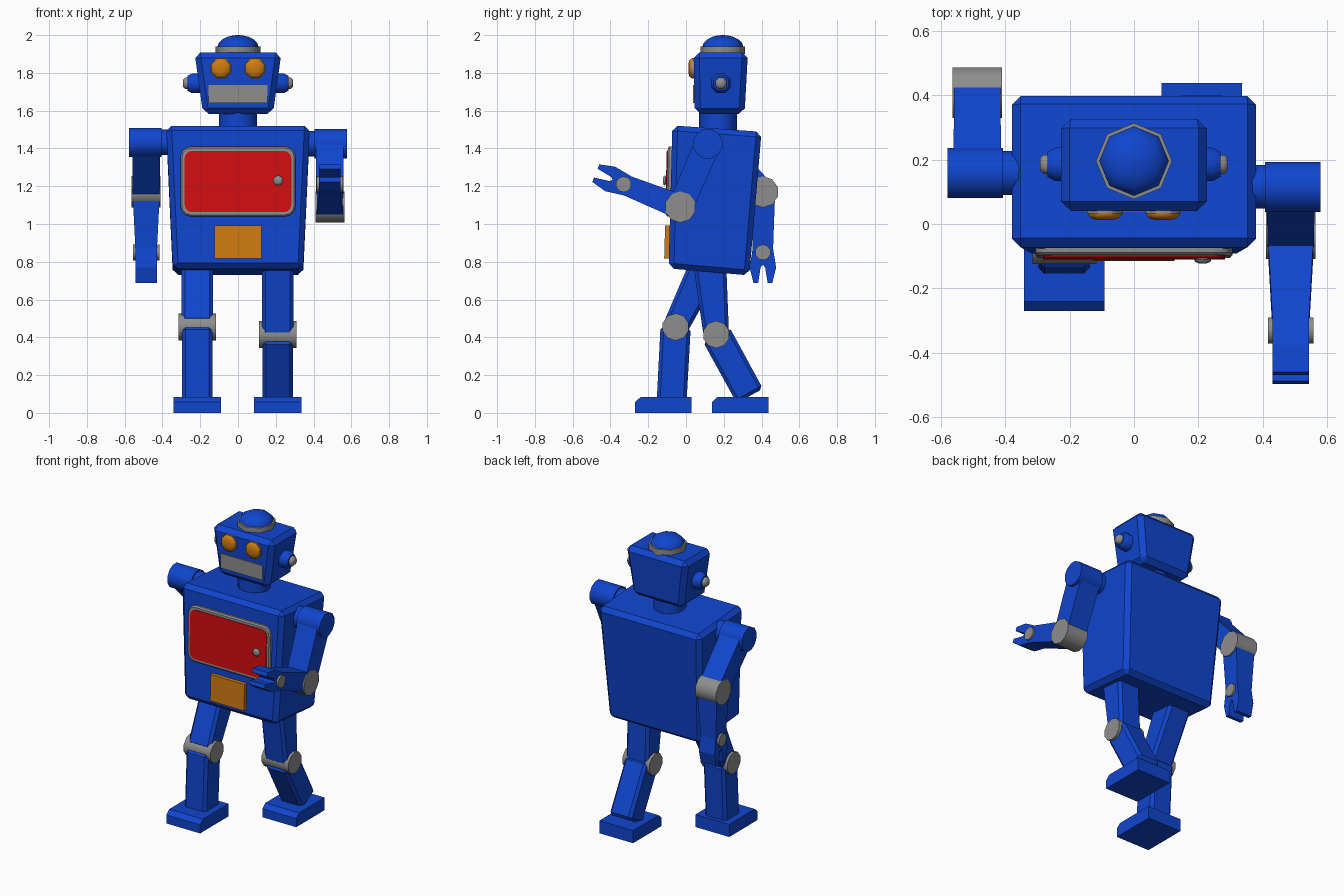
import bpy, bmesh, math
from mathutils import Vector

if "Cube" in bpy.data.objects:
    bpy.data.objects.remove(bpy.data.objects["Cube"])


def material(name, rgb):
    m = bpy.data.materials.new(name)
    m.diffuse_color = (*rgb, 1)
    m.use_nodes = True
    m.node_tree.nodes["Principled BSDF"].inputs["Base Color"].default_value = m.diffuse_color
    return m


BLUE = material("blue", (0.005, 0.06, 0.62))
GREY = material("grey", (0.27, 0.27, 0.27))
RED = material("red", (0.65, 0.004, 0.005))
ORANGE = material("orange", (0.63, 0.2, 0.005))


def loft(name, rings, mat, bevel=0, smooth=False):
    """Skin a list of equal-length point rings and cap both ends."""
    bm = bmesh.new()
    vs = [[bm.verts.new(p) for p in r] for r in rings]
    n = len(vs[0])
    for a, b in zip(vs, vs[1:]):
        for i in range(n):
            j = (i + 1) % n
            bm.faces.new((a[i], a[j], b[j], b[i]))
    bm.faces.new(vs[0])
    bm.faces.new(vs[-1])
    bmesh.ops.recalc_face_normals(bm, faces=bm.faces)
    me = bpy.data.meshes.new(name)
    bm.to_mesh(me)
    bm.free()
    me.materials.append(mat)
    ob = bpy.data.objects.new(name, me)
    bpy.context.collection.objects.link(ob)
    if bevel:
        mod = ob.modifiers.new("chamfer", 'BEVEL')
        mod.width, mod.segments = bevel, 1
    if smooth:
        bpy.ops.object.select_all(action='DESELECT')
        ob.select_set(True)
        bpy.context.view_layer.objects.active = ob
        bpy.ops.object.shade_smooth_by_angle(angle=math.radians(50))
    return ob


def turned(name, centre, axis, profile, mat, sides=8, phase=0.0):
    """Round part: profile is (radius, distance along axis) pairs."""
    c = Vector(centre)
    angs = [2 * math.pi * (i + phase) / sides for i in range(sides)]
    rings = []
    for r, d in profile:
        ring = []
        for a in angs:
            p, q = r * math.cos(a), r * math.sin(a)
            v = {'X': (d, p, q), 'Y': (p, d, q), 'Z': (p, q, d)}[axis]
            ring.append(c + Vector(v))
        rings.append(ring)
    return loft(name, rings, mat, smooth=True)


def pin(name, x, yz, half, r, mat, sides=10):
    """Cylinder lying across the body."""
    return turned(name, (x, *yz), 'X', [(r, -half), (r, half)], mat, sides, 0.5)


def limb(name, x, a, b, wa, wb, mat, bevel=0):
    """Tapered bar between two (y, z) points; w = (width in x, thickness)."""
    a, b = Vector(a), Vector(b)
    d = (b - a).normalized()
    n = Vector((-d.y, d.x))
    rings = []
    for c, (w, t) in ((a, wa), (b, wb)):
        rings.append([(x + sx * w / 2, *(c + n * sv * t / 2))
                      for sx, sv in ((-1, -1), (1, -1), (1, 1), (-1, 1))])
    return loft(name, rings, mat, bevel)


def prism_x(name, pts, x0, x1, mat):
    return loft(name, [[(x, y, z) for y, z in pts] for x in (x0, x1)], mat)


def front_y(z):
    """Depth of the sloping chest surface at height z."""
    return -0.092 + 0.0274 * (z - 0.76)


def chest_plate(name, hw, z0, z1, radius, depth, mat, bevel=0):
    """Rounded plate on the chest, following its slope."""
    zc, hh = (z0 + z1) / 2, (z1 - z0) / 2
    outline = []
    for k, (sx, sz) in enumerate(((1, 1), (-1, 1), (-1, -1), (1, -1))):
        for i in range(4 if radius else 1):
            a = math.radians(90 * k + 30 * i)
            outline.append((sx * (hw - radius) + radius * math.cos(a),
                            zc + sz * (hh - radius) + radius * math.sin(a)))
    return loft(name, [[(x, front_y(z) + d, z) for x, z in outline]
                       for d in (0.01, -depth)], mat, bevel)


# Torso: tapered box leaning slightly back
loft("torso", [
    [(-.345, -.092, .765), (.345, -.092, .765), (.345, .335, .728), (-.345, .335, .728)],
    [(-.38, -.072, 1.522), (.38, -.072, 1.522), (.38, .4, 1.488), (-.38, .4, 1.488)],
], BLUE, 0.028)

# Chest door, frame, knob and lower panel
chest_plate("door_frame", .305, 1.04, 1.41, .055, .022, GREY, .008)
chest_plate("door", .282, 1.063, 1.387, .038, .027, RED)
turned("door_knob", (.213, front_y(1.23), 1.23), 'Y',
       [(.015, 0), (.015, -.027), (.027, -.03), (.024, -.038), (.012, -.043)], GREY, 8)
chest_plate("lower_panel", .125, .818, .992, 0, .025, ORANGE)

# Neck and head
turned("neck", (0, .17, 0), 'Z', [(.1, 1.48), (.1, 1.61)], BLUE, 12)
loft("head", [
    [(-.185, .047, 1.583), (.185, .047, 1.583), (.185, .31, 1.583), (-.185, .31, 1.583)],
    [(-.23, .04, 1.908), (.23, .04, 1.908), (.23, .328, 1.908), (-.23, .328, 1.908)],
], BLUE, 0.03)
turned("dome_ring", (0, .195, 0), 'Z', [(.118, 1.9), (.118, 1.941)], GREY, 8)
turned("dome", (0, .195, 1.935), 'Z',
       [(.109 * math.cos(math.radians(t)), .065 * math.sin(math.radians(t)))
        for t in (0, 20, 40, 60, 75, 87)], BLUE, 8)

# Face
loft("mouth", [[(x, y, z) for x, z in ((-.155, 1.64), (.155, 1.64), (.155, 1.737), (-.155, 1.737))]
               for y in (.055, .037)], GREY)
for s, side in ((-1, "right"), (1, "left")):
    turned(side + "_eye_rim", (s * .09, .045, 1.825), 'Y',
           [(.059, 0), (.059, -.012)], GREY, 8, .5)
    turned(side + "_eye", (s * .09, .045, 1.825), 'Y',
           [(.055, 0), (.055, -.018), (.044, -.028), (.02, -.033)], ORANGE, 8, .5)
    # Ears: blue boss with a grey tip
    turned(side + "_ear", (0, .185, 1.745), 'X',
           [(.056, s * .18), (.056, s * .245), (.042, s * .268)], BLUE, 8, .5)
    turned(side + "_ear_tip", (0, .185, 1.745), 'X',
           [(.032, s * .26), (.032, s * .28), (.02, s * .292)], GREY, 8, .5)


def arm(side, s, shoulder, elbow, wrist):
    x = s * .486
    pin(side + "_shoulder_joint", s * .375, shoulder, .045, .07, BLUE, 12)
    pin(side + "_shoulder", s * .492, shoulder, .086, .08, BLUE, 12)
    limb(side + "_upper_arm", x, shoulder, elbow, (.148, .14), (.142, .13), BLUE)
    pin(side + "_elbow", x, elbow, .077, .083, GREY)
    e = Vector(elbow)
    d = (Vector(wrist) - e).normalized()
    n = Vector((-d.y, d.x))
    limb(side + "_forearm", x, elbow, e + d * .3, (.145, .13), (.114, .108), BLUE)
    # Two-pronged gripper
    half = [(.3, .054), (.40, .07), (.482, .05), (.482, .025), (.40, .012)]
    pts = half + [(.385, 0)] + [(u, -v) for u, v in reversed(half)]
    prism_x(side + "_gripper", [tuple(e + d * u + n * v) for u, v in pts],
            x - .057, x + .057, BLUE)
    pin(side + "_wrist", x, wrist, .07, .042, GREY)


arm("left", 1, (.115, 1.425), (-.03, 1.09), (-.33, 1.21))
arm("right", -1, (.158, 1.432), (.407, 1.17), (.407, .85))


def leg(side, x, hip, knee, ankle, heel):
    limb(side + "_thigh", x, hip, knee, (.165, .175), (.165, .135), BLUE, .018)
    pin(side + "_knee", x, knee, .099, .072, GREY)
    limb(side + "_shin", x, knee, ankle, (.16, .16), (.16, .158), BLUE, .018)
    y = heel - .3
    # Foot with a chamfered toe
    prism_x(side + "_foot", [(y, 0), (heel, 0), (heel, .084), (y + .03, .084), (y, .057)],
            x - .125, x + .125, BLUE)


leg("right", -.216, (.115, .8), (-.055, .455), (-.076, .06), .03)
leg("left", .21, (.125, .8), (.16, .415), (.338, .09), .437)
